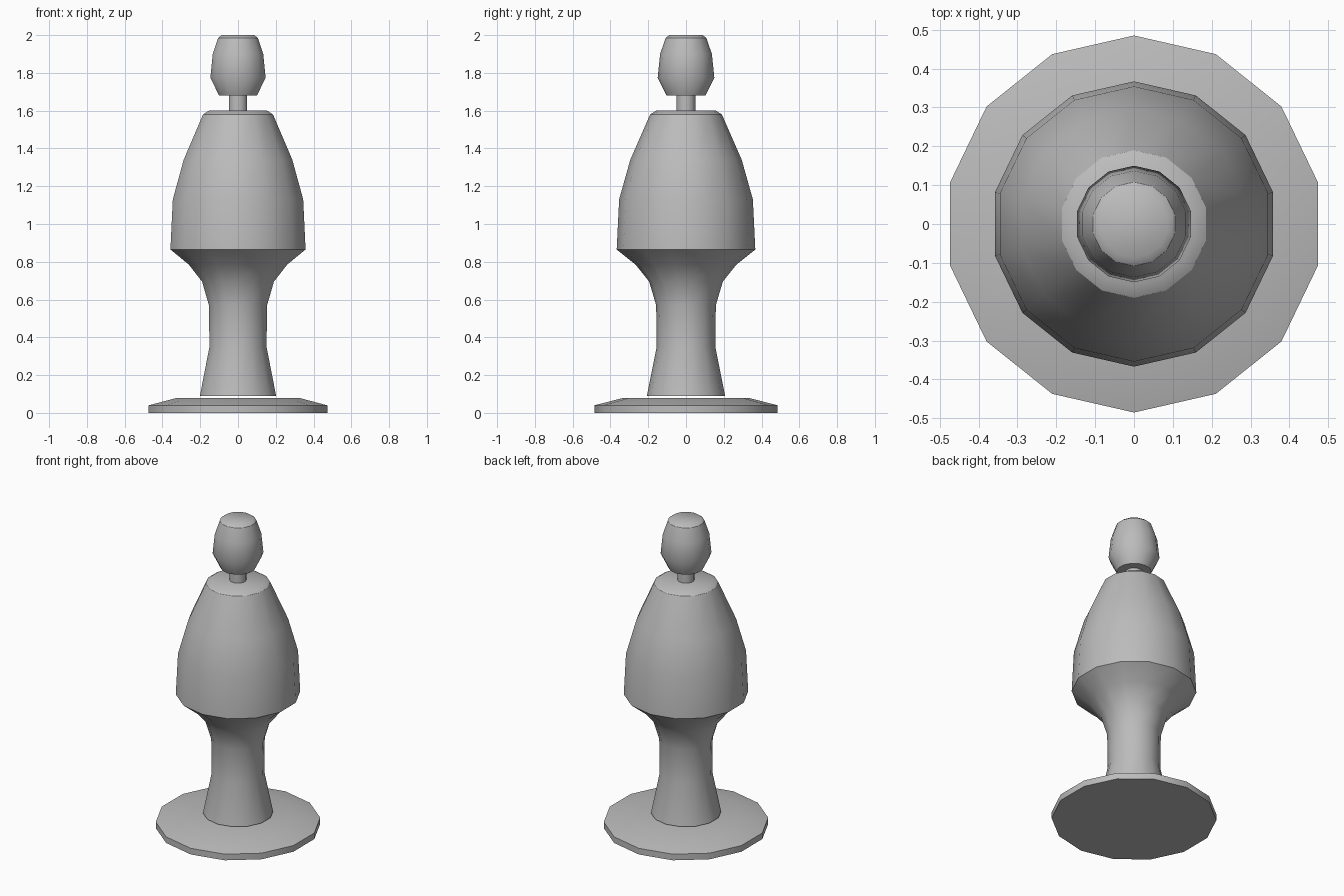
import bpy, bmesh, math

cube = bpy.data.objects.get("Cube")
if cube:
    bpy.data.objects.remove(cube, do_unlink=True)

SIDES = 14

grey = bpy.data.materials.new("plain grey")
grey.use_nodes = True
COLOUR = (0.5, 0.5, 0.5, 1)
grey.diffuse_color = COLOUR
grey.node_tree.nodes["Principled BSDF"].inputs["Base Color"].default_value = COLOUR


def turned(name, profile, creases):
    """Turn a (radius, height) profile about z, capped at both ends."""
    bm = bmesh.new()
    rings = []
    for radius, z in profile:
        ring = []
        for i in range(SIDES):
            a = math.pi / 2 + math.tau * i / SIDES
            ring.append(bm.verts.new((radius * math.cos(a), radius * math.sin(a), z)))
        rings.append(ring)
    for low, high in zip(rings, rings[1:]):
        for i in range(SIDES):
            j = (i + 1) % SIDES
            bm.faces.new((low[i], low[j], high[j], high[i]))
    bm.faces.new(rings[0][::-1])
    bm.faces.new(rings[-1])
    for face in bm.faces:
        face.smooth = True
    # Keep the chosen rings crisp
    for k in creases:
        ring = rings[k]
        for i in range(SIDES):
            bm.edges.get((ring[i], ring[(i + 1) % SIDES])).smooth = False
    mesh = bpy.data.meshes.new(name)
    bm.to_mesh(mesh)
    bm.free()
    mesh.materials.append(grey)
    obj = bpy.data.objects.new(name, mesh)
    bpy.context.collection.objects.link(obj)
    return obj


# Flat foot with a gently sloping top
turned("foot", [(0.485, 0), (0.485, 0.04), (0.33, 0.08)], [0, 1])

# Flared stem, swelling into the overhanging body
turned("stem", [(0.207, 0.09), (0.155, 0.35), (0.158, 0.57), (0.195, 0.695),
                (0.267, 0.785), (0.367, 0.865)], [0, 5])
turned("body", [(0.367, 0.865), (0.354, 1.13), (0.295, 1.34), (0.19, 1.58),
                (0.158, 1.6)], [0, 3])

# Thin neck and faceted knob
turned("neck", [(0.05, 1.59), (0.05, 1.69)], [0, 1])
turned("knob", [(0.103, 1.68), (0.15, 1.775), (0.137, 1.9), (0.108, 1.985),
                (0.088, 2.0)], [0, 3])
